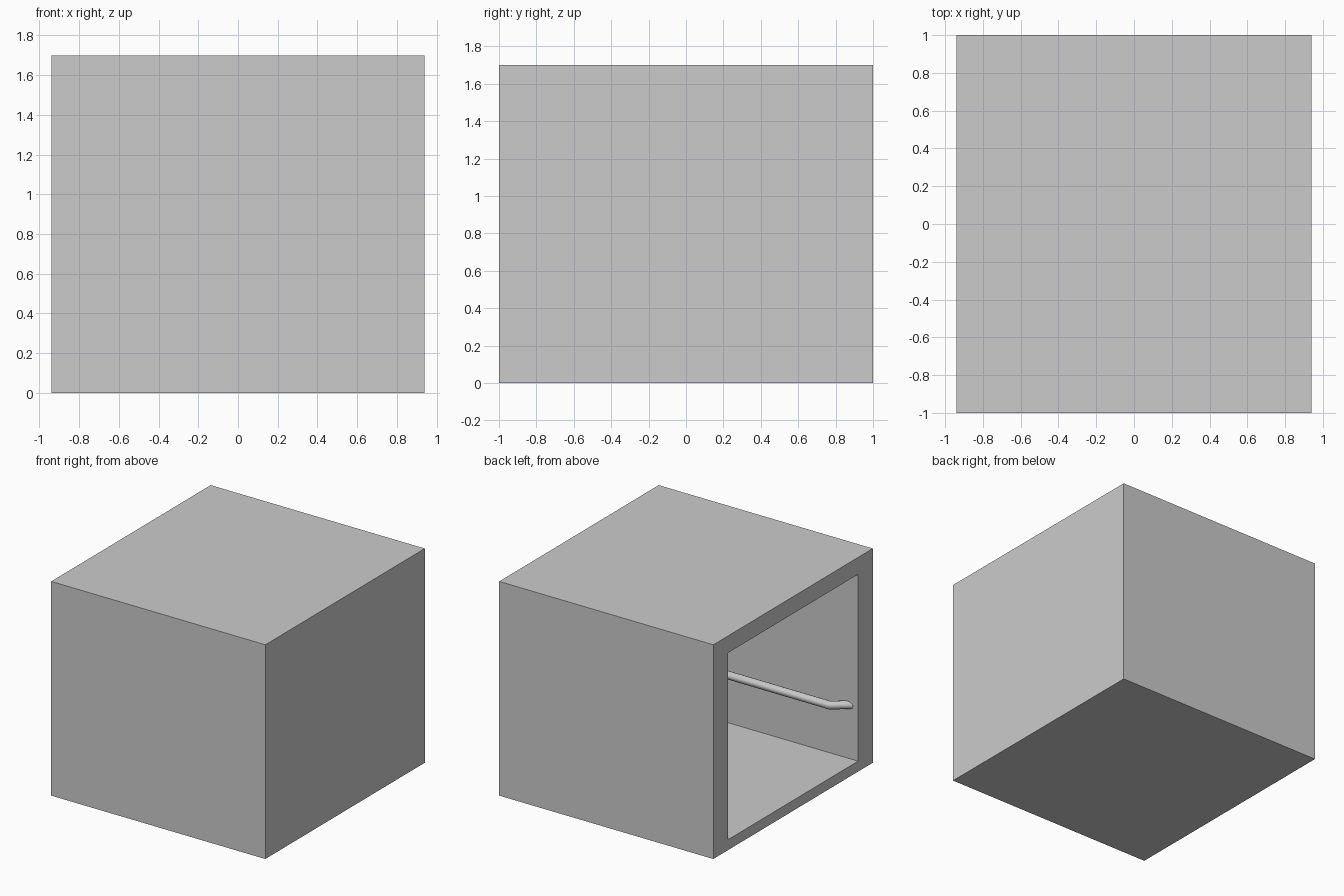
import bpy
from mathutils import Vector

if "Cube" in bpy.data.objects:
    bpy.data.objects.remove(bpy.data.objects["Cube"])

# Overall size and inner cavity limits (the cabin is open towards -x)
HX, HY, H = 0.94, 1.0, 1.70
IN_Y, BACK, FLOOR, CEIL = 0.815, 0.76, 0.083, 1.565
RAIL_Z, RAIL_R = 0.505, 0.031


def box(name, lo, hi):
    lo, hi = Vector(lo), Vector(hi)
    bpy.ops.mesh.primitive_cube_add(size=1, location=(lo + hi) / 2)
    ob = bpy.context.object
    ob.name = name
    ob.scale = hi - lo
    bpy.ops.object.transform_apply(location=True, rotation=False, scale=True)
    return ob


def rail(name, points):
    cu = bpy.data.curves.new(name, 'CURVE')
    cu.dimensions = '3D'
    cu.bevel_depth = RAIL_R
    cu.bevel_resolution = 4
    cu.use_fill_caps = True
    sp = cu.splines.new('POLY')
    sp.points.add(len(points) - 1)
    for p, (x, y) in zip(sp.points, points):
        p.co = (x, y, RAIL_Z, 1)
    sp.use_smooth = True
    ob = bpy.data.objects.new(name, cu)
    bpy.context.collection.objects.link(ob)
    bpy.ops.object.select_all(action='DESELECT')
    ob.select_set(True)
    bpy.context.view_layer.objects.active = ob
    bpy.ops.object.convert(target='MESH')
    bpy.ops.object.shade_smooth_by_angle()


# Cabin shell: solid block hollowed out through the open side
cabin = box("cabin_shell", (-HX, -HY, 0), (HX, HY, H))
cutter = box("cavity_cutter", (-HX - 0.2, -IN_Y, FLOOR), (BACK, IN_Y, CEIL))
cutter.hide_render = True
cutter.hide_viewport = False
mod = cabin.modifiers.new("cavity", 'BOOLEAN')
mod.operation = 'DIFFERENCE'
mod.solver = 'EXACT'
mod.object = cutter
bpy.context.view_layer.objects.active = cabin
bpy.ops.object.modifier_apply(modifier="cavity")
bpy.data.objects.remove(cutter)

# Handrails with angled ends that run into the walls
A, B, E = 0.10, 0.078, 0.03      # bend run, wall offset, depth buried in wall
X0, X1 = -0.846, BACK - 0.094
for side, s in (("right", -1), ("left", 1)):
    rail(side + "_handrail", [
        (X0 - E, s * (IN_Y + E * B / A)), (X0 + A, s * (IN_Y - B)),
        (X1 - A, s * (IN_Y - B)), (X1 + E, s * (IN_Y + E * B / A))])

# Rail on the closed end wall
Y1 = IN_Y - 0.094
rail("back_handrail", [
    (BACK + E * B / A, -Y1 - E), (BACK - B, -Y1 + A),
    (BACK - B, Y1 - A), (BACK + E * B / A, Y1 + E)])
